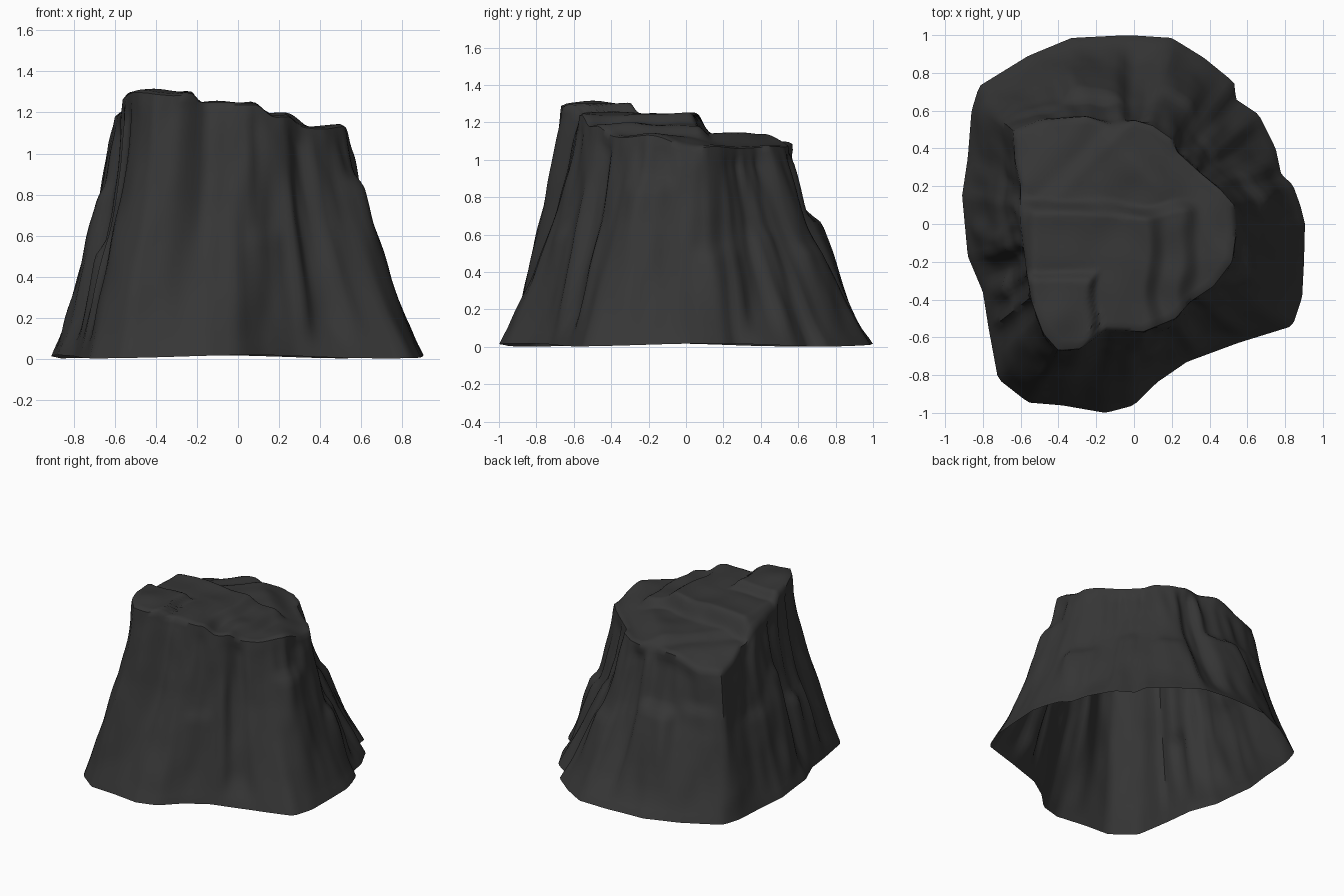
import bpy, bmesh, math
from mathutils import Vector, noise

if "Cube" in bpy.data.objects:
    bpy.data.objects.remove(bpy.data.objects["Cube"])

CX, CY = -0.05, 0.0
N, SIDE, CAP = 180, 34, 26

# foot and summit outlines, seen from above
FOOT = [(.905, 0), (.9, -.2), (.89, -.39), (.84, -.54), (.55, -.63), (.28, -.73), (.12, -.84), (0, -.96),
        (-.15, -1), (-.38, -.96), (-.56, -.945), (-.72, -.82), (-.77, -.55), (-.80, -.36),
        (-.88, -.17), (-.91, .15), (-.88, .35), (-.86, .6), (-.82, .73), (-.56, .89),
        (-.33, .985), (-.03, 1), (.2, .985), (.37, .88), (.53, .75), (.54, .66), (.66, .58),
        (.75, .4), (.78, .26), (.84, .21), (.88, .1)]
SUMMIT = [(.54, -.05), (.52, -.2), (.42, -.33), (.3, -.41), (.22, -.5), (.05, -.57), (-.15, -.56),
          (-.28, -.66), (-.4, -.67), (-.48, -.58), (-.54, -.42), (-.57, -.25), (-.60, 0),
          (-.60, .2), (-.63, .33), (-.64, .49), (-.5, .55), (-.25, .57), (-.13, .53),
          (0, .55), (.1, .52), (.2, .45), (.23, .38), (.34, .28), (.46, .18), (.53, .1)]
# share of the foot-to-summit distance left at each share of the height
PROFILE = [(0, 1), (.1, .87), (.3, .62), (.45, .45), (.6, .29), (.75, .17), (.9, .07), (1, 0)]
# buttresses: angle, half width, ledge height, depth
BUTTRESSES = [(15, 13, .50, .04), (-18, 15, .86, .04), (42, 10, .60, .02), (66, 12, .52, .03),
              (104, 15, .68, .07), (128, 11, .72, .03), (165, 14, .58, .02), (190, 9, .8, .02),
              (208, 7, .52, .04), (-75, 10, .6, .02)]
# vertical clefts: angle, half width, depth
CLEFTS = [(222, 5, .03), (213, 5, .02), (199, 7, .03), (-52, 9, .03), (30, 9, .03),
          (84, 9, .04), (54, 7, .02)]


def smooth(a, b, v):
    t = max(0, min(1, (v - a) / (b - a)))
    return t * t * (3 - 2 * t)


def radius(outline, ang):
    # distance from the axis to the outline in one direction
    d = Vector((math.cos(ang), math.sin(ang)))
    best = 0
    for p, q in zip(outline, outline[1:] + outline[:1]):
        a = Vector((p[0] - CX, p[1] - CY))
        e = Vector(q) - Vector(p)
        den = d.cross(e)
        if abs(den) < 1e-9:
            continue
        s, t = a.cross(e) / den, a.cross(d) / den
        if s > 0 and -1e-6 <= t <= 1 + 1e-6:
            best = max(best, s)
    return best


def profile(t):
    for (a, fa), (b, fb) in zip(PROFILE, PROFILE[1:]):
        if t <= b:
            return fa + (fb - fa) * (t - a) / (b - a)
    return 0


def window(ang, centre, half):
    d = abs((math.degrees(ang) - centre + 180) % 360 - 180)
    return 1 - smooth(half * .3, half, d)


def top_height(x, y):
    # stepped slabs, highest at the front left, falling away at the back left
    w = .05 * noise.noise(Vector((x * 4, y * 4, 3)))
    z = 1.135 - .06 * smooth(.2, .5, y + x - .1)
    z += .055 * (1 - smooth(.25, .34, x + w)) * (1 - smooth(.05, .13, y + w))
    z += .055 * (1 - smooth(.08, .18, x + w)) * (1 - smooth(.03, .12, y + w)) * smooth(-.6, -.52, x)
    z += .06 * (1 - smooth(-.23, -.18, x + w)) * (1 - smooth(-.29, -.25, y + w))
    v = (y - x) * .707
    z -= (.04 * smooth(.38, .48, v) + .09 * smooth(.55, .82, v)) * smooth(0, .15, y)
    return z + .018 * noise.noise(Vector((x * 5, y * 5, 0)))


def side_point(ang, t, rf, rs):
    c, s = math.cos(ang), math.sin(ang)
    h = top_height(CX + rs * c, CY + rs * s) - .01
    z = t * h
    r = rs + (rf - rs) * profile(t)
    fade = smooth(0, .2, t) * (1 - smooth(.9, 1, t))
    for a, w, lz, d in BUTTRESSES:
        r += d * window(ang, a, w) * (smooth(0, .8, z / lz) * (1 - smooth(lz - .03, lz + .06, z)) - .3 * fade)
    for a, w, d in CLEFTS:
        r -= d * window(ang, a, w) * fade
    r += fade * (.025 * noise.noise(Vector((c * 4, s * 4, z * 1.5)))
                 + .012 * noise.noise(Vector((c * 9, s * 9, z * 4))))
    foot = .01 + .008 * math.sin(ang * 4 + 1)
    return (CX + r * c, CY + r * s, z + foot * (1 - smooth(0, .1, t)))


bm = bmesh.new()
angles = [2 * math.pi * i / N for i in range(N)]
foot_r = [radius(FOOT, a) for a in angles]
top_r = [radius(SUMMIT, a) for a in angles]
rings = []
# cliff walls
for j in range(SIDE + 1):
    rings.append([bm.verts.new(side_point(a, j / SIDE, f, s))
                  for a, f, s in zip(angles, foot_r, top_r)])
# summit plateau
for k in range(1, CAP):
    q = 1 - k / CAP
    ring = []
    for a, s in zip(angles, top_r):
        x, y = CX + s * q * math.cos(a), CY + s * q * math.sin(a)
        ring.append(bm.verts.new((x, y, top_height(x, y))))
    rings.append(ring)
for lo, hi in zip(rings, rings[1:]):
    for i in range(N):
        n = (i + 1) % N
        bm.faces.new((lo[i], lo[n], hi[n], hi[i]))
tip = bm.verts.new((CX, CY, top_height(CX, CY)))
for i in range(N):
    bm.faces.new((rings[-1][i], rings[-1][(i + 1) % N], tip))

mesh = bpy.data.meshes.new("rock_mesa")
bm.to_mesh(mesh)
bm.free()
rock = bpy.data.objects.new("rock_mesa", mesh)
bpy.context.collection.objects.link(rock)

mat = bpy.data.materials.new("dark_stone")
mat.diffuse_color = (.037, .037, .037, 1)
mat.use_nodes = True
mat.node_tree.nodes["Principled BSDF"].inputs["Base Color"].default_value = mat.diffuse_color
mesh.materials.append(mat)

bpy.context.view_layer.objects.active = rock
rock.select_set(True)
bpy.ops.object.shade_smooth_by_angle(angle=math.radians(50))
